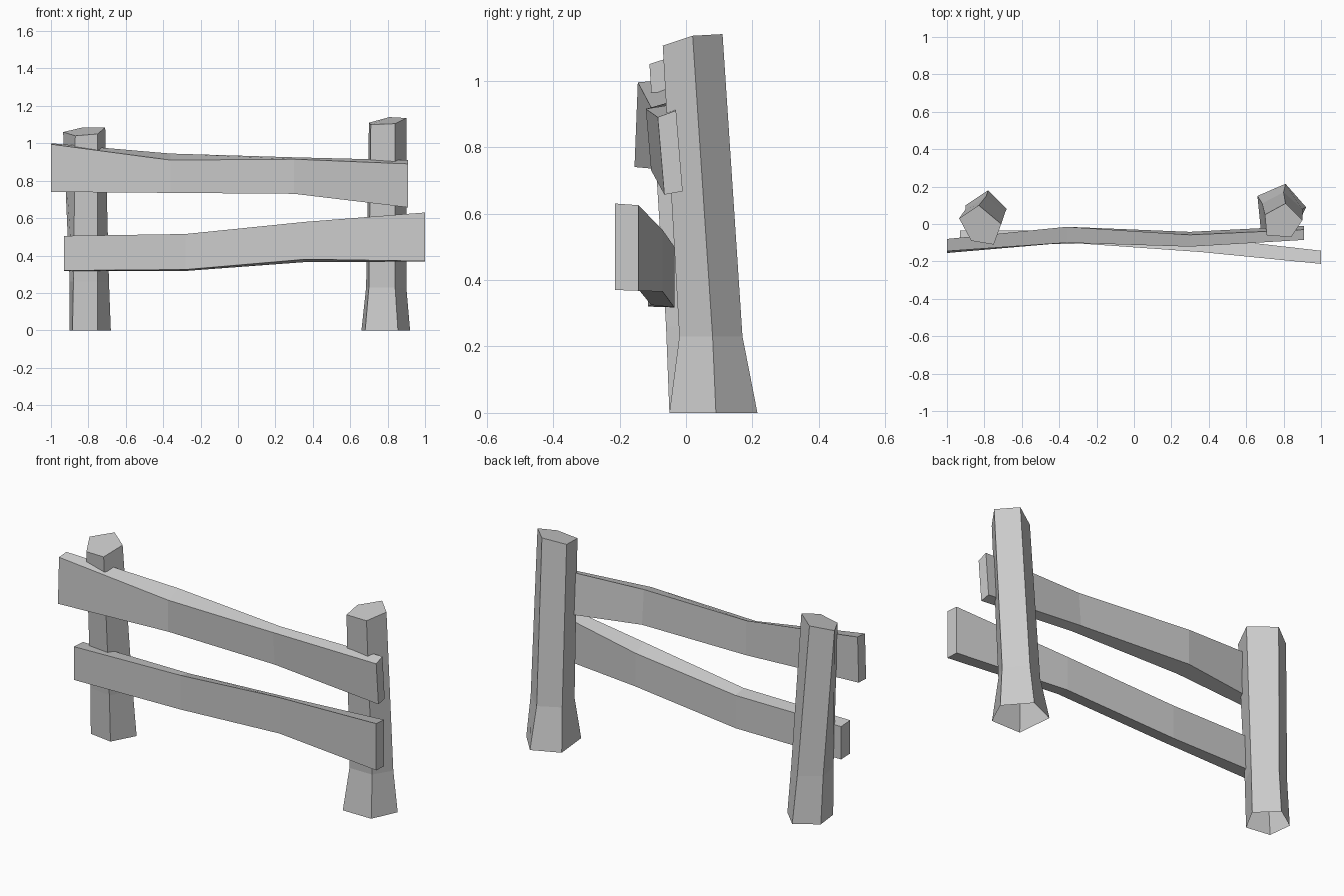
import bpy
import bmesh

# Remove the default cube only
default_cube = bpy.data.objects.get("Cube")
if default_cube:
    bpy.data.objects.remove(default_cube, do_unlink=True)

# Single flat material
GREY = (0.6, 0.6, 0.6, 1.0)
grey_wood = bpy.data.materials.new("grey_wood")
grey_wood.use_nodes = True
grey_wood.diffuse_color = GREY
for node in grey_wood.node_tree.nodes:
    if node.type == 'BSDF_PRINCIPLED':
        node.inputs["Base Color"].default_value = GREY


def loft(name, rings, cap_start=True):
    """Skin a list of equally sized point rings into one flat-shaded object."""
    bm = bmesh.new()
    loops = [[bm.verts.new(point) for point in ring] for ring in rings]
    for lower, upper in zip(loops, loops[1:]):
        count = len(lower)
        for i in range(count):
            j = (i + 1) % count
            bm.faces.new((lower[i], lower[j], upper[j], upper[i]))
    if cap_start:
        bm.faces.new(loops[0][::-1])
    bm.faces.new(loops[-1])
    bmesh.ops.recalc_face_normals(bm, faces=bm.faces[:])
    mesh = bpy.data.meshes.new(name)
    bm.to_mesh(mesh)
    bm.free()
    mesh.materials.append(grey_wood)
    obj = bpy.data.objects.new(name, mesh)
    bpy.context.scene.collection.objects.link(obj)
    return obj


def post(name, base, knee, knee_height, top, top_heights):
    """Five-sided leaning post, open underneath, with a slanted top."""
    rings = [
        [(x, y, 0) for x, y in base],
        [(x, y, knee_height) for x, y in knee],
        [(x, y, z) for (x, y), z in zip(top, top_heights)],
    ]
    return loft(name, rings, cap_start=False)


def rail(name, stations):
    """Plank through stations of x, front, back, bottom, top, lean, rise."""
    rings = []
    for x, front, back, bottom, top, lean, rise in stations:
        rings.append([
            (x, front - lean, bottom),
            (x, back - lean, bottom + rise / 2),
            (x, back + lean, top + rise),
            (x, front + lean, top),
        ])
    return loft(name, rings)


# Posts: corners run right, front right, front left, left, back
post(
    "left_post",
    base=[(.92, .09), (.855, -.05), (.68, -.05), (.66, .15), (.81, .215)],
    knee=[(.9, .08), (.84, -.02), (.7, -.02), (.685, .11), (.8, .17)],
    knee_height=.23,
    top=[(.9, .02), (.84, -.07), (.71, -.06), (.7, .05), (.81, .11)],
    top_heights=[1.135, 1.105, 1.1, 1.11, 1.14],
)
post(
    "right_post",
    base=[(-.68, .08), (-.75, -.05), (-.885, -.03), (-.9, .1), (-.78, .18)],
    knee=[(-.69, .06), (-.75, -.06), (-.88, -.04), (-.9, .08), (-.79, .15)],
    knee_height=.26,
    top=[(-.71, .0), (-.75, -.11), (-.87, -.09), (-.935, .03), (-.83, .1)],
    top_heights=[1.085, 1.05, 1.04, 1.06, 1.085],
)

# Twisted planks nailed across the front of the posts
rail("upper_rail", [
    (-1, -.15, -.085, .74, .995, .005, .005),
    (-.36, -.1, -.015, .735, .91, 0, .035),
    (.3, -.113, -.05, .73, .915, -.008, .01),
    (.91, -.075, -.02, .657, .89, -.01, .02),
])
rail("lower_rail", [
    (-.93, -.115, -.035, .32, .505, 0, -.005),
    (-.28, -.105, -.035, .325, .515, 0, -.015),
    (.36, -.15, -.07, .38, .58, 0, -.03),
    (1, -.213, -.143, .37, .63, 0, -.005),
])
